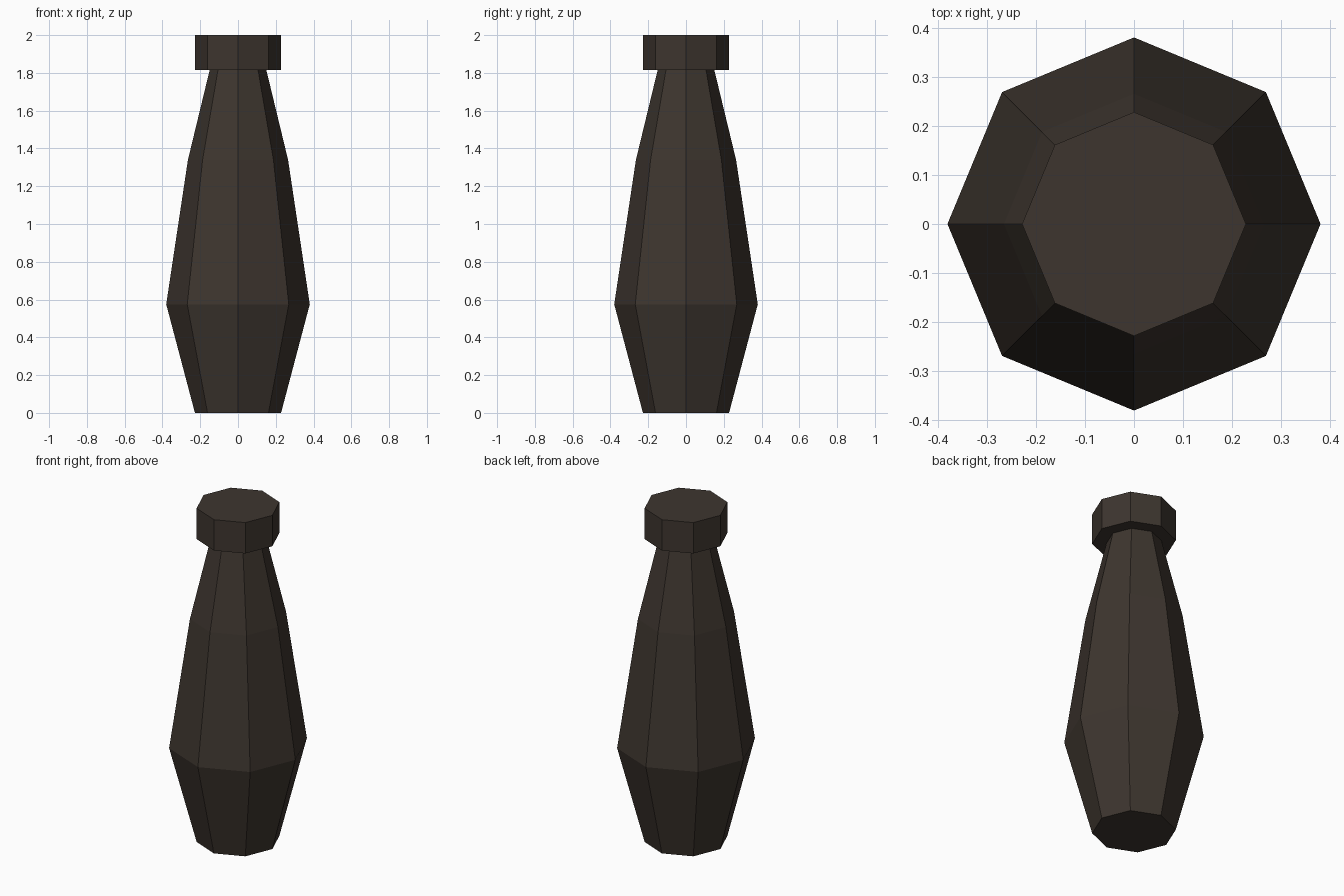
import bpy
import bmesh
from math import cos, sin, pi

default = bpy.data.objects.get("Cube")
if default:
    bpy.data.objects.remove(default, do_unlink=True)

SIDES = 8

dark_brown = bpy.data.materials.new("dark_brown")
dark_brown.use_nodes = True
colour = (0.047, 0.036, 0.028, 1)
dark_brown.diffuse_color = colour
dark_brown.node_tree.nodes["Principled BSDF"].inputs["Base Color"].default_value = colour


def lathe(name, profile):
    """Closed faceted solid from (radius, height) pairs, bottom to top."""
    bm = bmesh.new()
    rings = [[bm.verts.new((r * cos(2 * pi * i / SIDES), r * sin(2 * pi * i / SIDES), z))
              for i in range(SIDES)] for r, z in profile]
    for low, high in zip(rings, rings[1:]):
        for i in range(SIDES):
            j = (i + 1) % SIDES
            bm.faces.new((low[i], low[j], high[j], high[i]))
    bm.faces.new(rings[0][::-1])
    bm.faces.new(rings[-1])
    mesh = bpy.data.meshes.new(name)
    bm.to_mesh(mesh)
    bm.free()
    mesh.materials.append(dark_brown)
    obj = bpy.data.objects.new(name, mesh)
    bpy.context.collection.objects.link(obj)
    return obj


# Tapered grip, swelling low down and narrowing to the neck
lathe("handle_body", [(0.228, 0), (0.38, 0.575), (0.265, 1.34), (0.15, 1.815)])
# Wider collar on the neck
lathe("end_cap", [(0.228, 1.815), (0.228, 2)])
